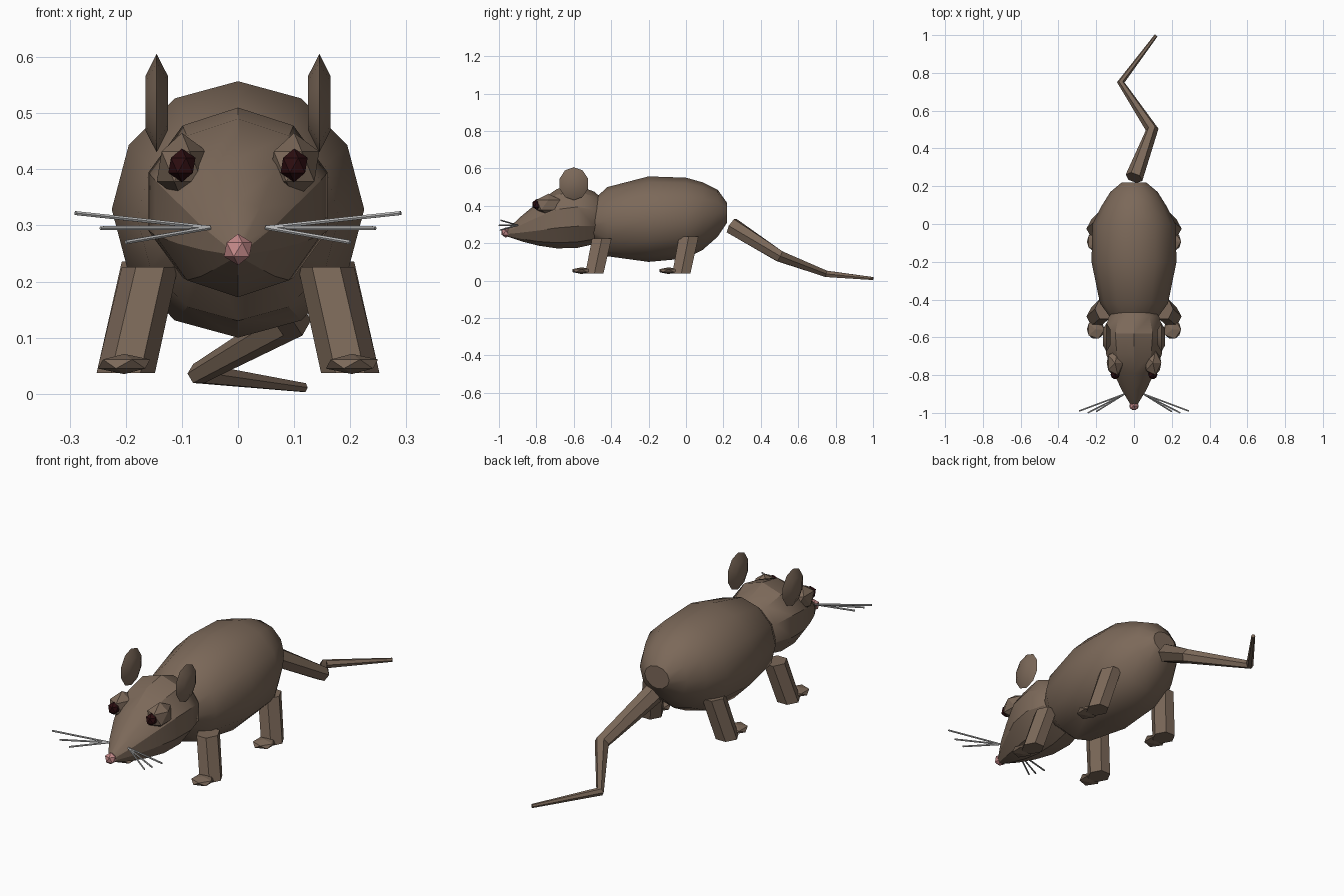
import bpy, bmesh, math
from mathutils import Vector, Matrix

if "Cube" in bpy.data.objects:
    bpy.data.objects.remove(bpy.data.objects["Cube"])


def material(name, rgb):
    m = bpy.data.materials.new(name)
    m.diffuse_color = (*rgb, 1)
    m.use_nodes = True
    m.node_tree.nodes["Principled BSDF"].inputs["Base Color"].default_value = m.diffuse_color
    return m


FUR = material("brown fur", (0.2, 0.14, 0.1))
PINK = material("pink nose", (0.55, 0.25, 0.25))
DARK = material("dark eye", (0.025, 0.004, 0.005))
GREY = material("pale whisker", (0.5, 0.5, 0.5))


def finish(name, bm, mat, angle=30):
    bmesh.ops.recalc_face_normals(bm, faces=bm.faces)
    me = bpy.data.meshes.new(name)
    bm.to_mesh(me)
    bm.free()
    me.materials.append(mat)
    for p in me.polygons:
        p.use_smooth = angle > 0
    if angle > 0:
        me.set_sharp_from_angle(angle=math.radians(angle))
    ob = bpy.data.objects.new(name, me)
    bpy.context.collection.objects.link(ob)
    return ob


def loft(name, rings, n, mat, angle=30, phase=0.0):
    """Skin closed rings, each given as (centre, half axis u, half axis v)."""
    bm = bmesh.new()
    loops = []
    for c, u, v in rings:
        angs = [2 * math.pi * (i + phase) / n for i in range(n)]
        loops.append([bm.verts.new(Vector(c) + Vector(u) * math.cos(a) + Vector(v) * math.sin(a))
                      for a in angs])
    for a, b in zip(loops, loops[1:]):
        for i in range(n):
            j = (i + 1) % n
            bm.faces.new((a[i], a[j], b[j], b[i]))
    bm.faces.new(loops[0])
    bm.faces.new(loops[-1])
    return finish(name, bm, mat, angle)


def sections(rows):
    """Rings across y from (y, bottom z, top z, half width)."""
    return [((0, y, (b + t) / 2), (w, 0, 0), (0, 0, (t - b) / 2)) for y, b, t, w in rows]


def tube(name, pts, radii, n, mat, angle=30):
    pts = [Vector(p) for p in pts]
    rings = []
    for i, (p, r) in enumerate(zip(pts, radii)):
        t = (pts[min(i + 1, len(pts) - 1)] - pts[max(i - 1, 0)]).normalized()
        u = t.cross(Vector((0, 0, 1))).normalized()
        rings.append((p, u * r, t.cross(u) * r))
    return loft(name, rings, n, mat, angle)


def ball(name, centre, size, mat, sub=1, angle=0):
    bm = bmesh.new()
    bmesh.ops.create_icosphere(bm, subdivisions=sub, radius=1,
                               matrix=Matrix.Translation(centre) @ Matrix.Diagonal((*size, 1)))
    return finish(name, bm, mat, angle)


# Body
loft("body", sections([
    (-0.53, 0.23, 0.40, 0.10), (-0.42, 0.13, 0.50, 0.18), (-0.20, 0.10, 0.557, 0.225),
    (0.00, 0.118, 0.55, 0.22), (0.09, 0.165, 0.525, 0.175), (0.17, 0.235, 0.485, 0.125),
    (0.22, 0.31, 0.415, 0.065)]), 12, FUR)

# Head with tapering snout
loft("head", sections([
    (-0.45, 0.27, 0.44, 0.10), (-0.49, 0.195, 0.475, 0.14), (-0.58, 0.175, 0.51, 0.168),
    (-0.69, 0.172, 0.49, 0.155), (-0.79, 0.187, 0.42, 0.112), (-0.88, 0.21, 0.345, 0.068),
    (-0.955, 0.235, 0.275, 0.02)]), 10, FUR, 30, 0.5)
ball("nose", (0, -0.963, 0.257), (0.028, 0.026, 0.028), PINK)

for s, side in ((-1, "left"), (1, "right")):
    # Brow around the eye, and the eye
    ball(side + "_brow", (s * 0.10, -0.735, 0.405), (0.05, 0.075, 0.06), FUR)
    ball(side + "_eye", (s * 0.10, -0.797, 0.407), (0.027, 0.027, 0.03), DARK)

    # Ear: flat round disc, standing in the side plane
    loft(side + "_ear", [((s * 0.145 + dx, -0.60, 0.518), (0, 0.08 * k, 0), (0, 0, 0.088 * k))
                         for dx, k in ((-0.02, 0.55), (0, 1), (0.02, 0.55))], 10, FUR, 30, 0.5)

    # Whiskers
    for k, (x, y, z) in enumerate(((0.29, -0.99, 0.322), (0.245, -1.0, 0.295), (0.20, -0.993, 0.27))):
        tube(f"{side}_whisker_{k + 1}", [(s * 0.05, -0.90, 0.296), (s * x, y, z)],
             (0.004, 0.004), 6, GREY)

    # Legs and feet
    for end, y, top in (("front", -0.45, 0.226), ("rear", 0.015, 0.236)):
        loft(f"{side}_{end}_leg",
             [((s * 0.157, y, top), (0.05, 0, 0), (0, 0.06, 0)),
              ((s * 0.2, y - 0.04, 0.037), (0.052, 0, 0), (0, 0.056, 0))], 6, FUR, 30)
        ball(f"{side}_{end}_foot", (s * 0.203, y - 0.108, 0.053), (0.052, 0.058, 0.018), FUR)

# Tail: tapering zigzag
tube("tail", [(0.0, 0.245, 0.293), (0.096, 0.5, 0.13), (-0.07, 0.75, 0.036), (0.117, 0.998, 0.011)],
     (0.047, 0.034, 0.02, 0.009), 6, FUR)
